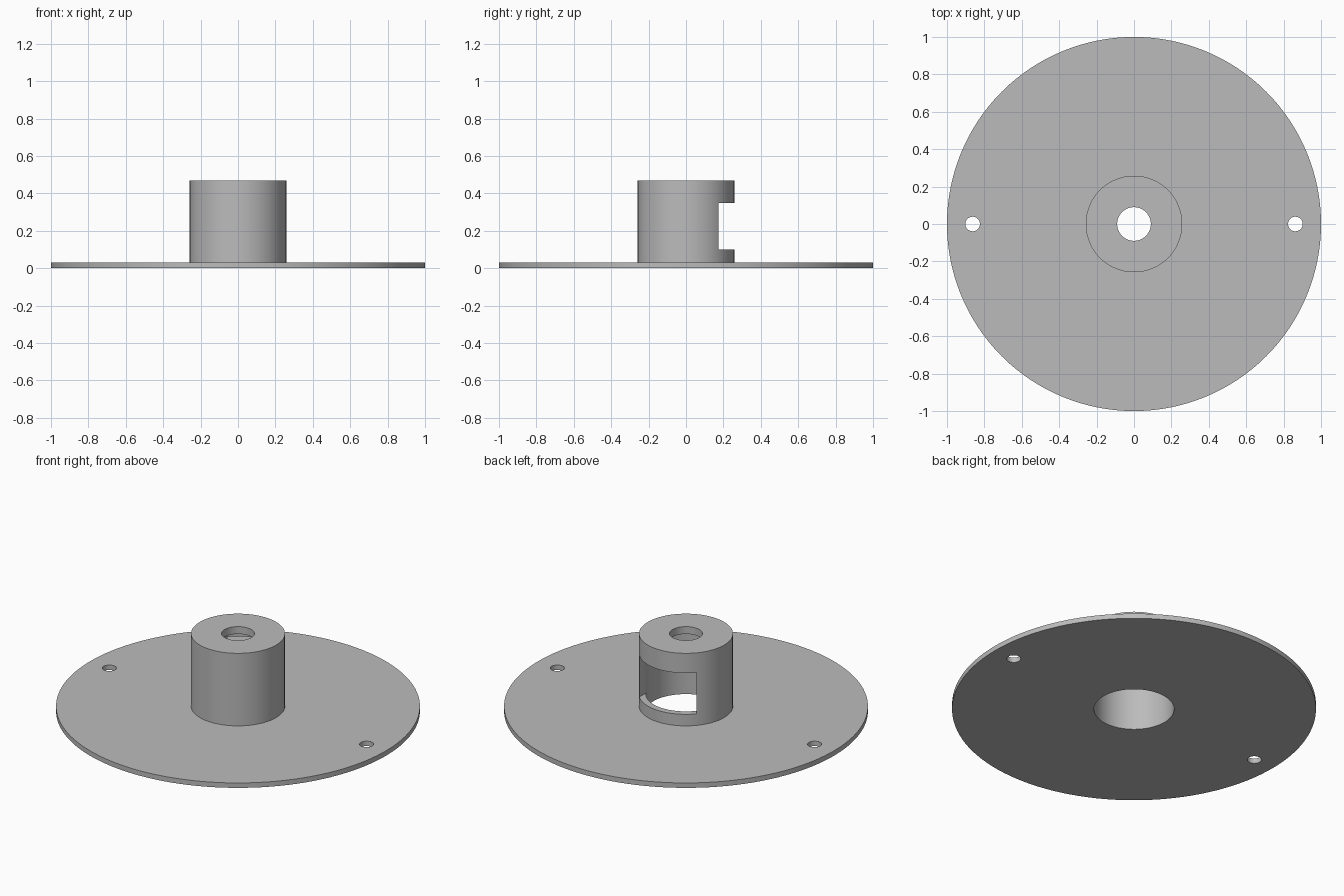
import bpy
import bmesh
from math import radians
from mathutils import Matrix, Vector

cube = bpy.data.objects.get("Cube")
if cube:
    bpy.data.objects.remove(cube, do_unlink=True)

SEGMENTS = 128
PLATE_TOP = 0.03

grey = bpy.data.materials.new("plain grey")
grey.use_nodes = True
colour = (0.5, 0.5, 0.5, 1)
grey.diffuse_color = colour
grey.node_tree.nodes["Principled BSDF"].inputs["Base Color"].default_value = colour


def make_object(name, bm):
    bmesh.ops.recalc_face_normals(bm, faces=bm.faces)
    mesh = bpy.data.meshes.new(name)
    bm.to_mesh(mesh)
    bm.free()
    mesh.materials.append(grey)
    obj = bpy.data.objects.new(name, mesh)
    bpy.context.collection.objects.link(obj)
    return obj


def lathe(name, profile):
    """Spin a closed (radius, height) profile around z."""
    bm = bmesh.new()
    verts = [bm.verts.new((r, 0, z)) for r, z in profile]
    edges = [bm.edges.new((v, verts[i - 1])) for i, v in enumerate(verts)]
    bmesh.ops.spin(bm, geom=verts + edges, cent=(0, 0, 0), axis=(0, 0, 1),
                   angle=radians(360), steps=SEGMENTS, use_merge=True)
    bmesh.ops.remove_doubles(bm, verts=bm.verts, dist=0.0001)
    return make_object(name, bm)


def cut(target, cutter):
    """Subtract the cutter and discard it."""
    mod = target.modifiers.new("cut", "BOOLEAN")
    mod.operation = "DIFFERENCE"
    mod.solver = "EXACT"
    mod.object = cutter
    cutter.hide_render = True
    bpy.context.view_layer.objects.active = target
    bpy.ops.object.modifier_apply(modifier=mod.name)
    bpy.data.objects.remove(cutter, do_unlink=True)


# Round base plate and hollow hub turned as one piece
body = lathe("flanged_hub", [
    (0.22, 0), (1, 0), (1, PLATE_TOP), (0.258, PLATE_TOP),
    (0.258, 0.47), (0.09, 0.47), (0.09, 0.425), (0.22, 0.425)])

# Two mounting holes
for side in (-1, 1):
    bm = bmesh.new()
    bmesh.ops.create_cone(bm, cap_ends=True, segments=48, radius1=0.039,
                          radius2=0.039, depth=0.2,
                          matrix=Matrix.Translation((side * 0.863, 0, 0)))
    cut(body, make_object("hole_cutter", bm))

# Rectangular window through the rear hub wall
low, high = Vector((-0.191, 0, 0.1)), Vector((0.191, 0.4, 0.35))
bm = bmesh.new()
bmesh.ops.create_cube(bm, size=1, matrix=Matrix.Translation((low + high) / 2)
                      @ Matrix.Diagonal((*(high - low), 1)))
cut(body, make_object("window_cutter", bm))

# Smooth round walls with crisp rims
bpy.ops.object.select_all(action="DESELECT")
body.select_set(True)
bpy.context.view_layer.objects.active = body
bpy.ops.object.shade_smooth_by_angle(angle=radians(30))
